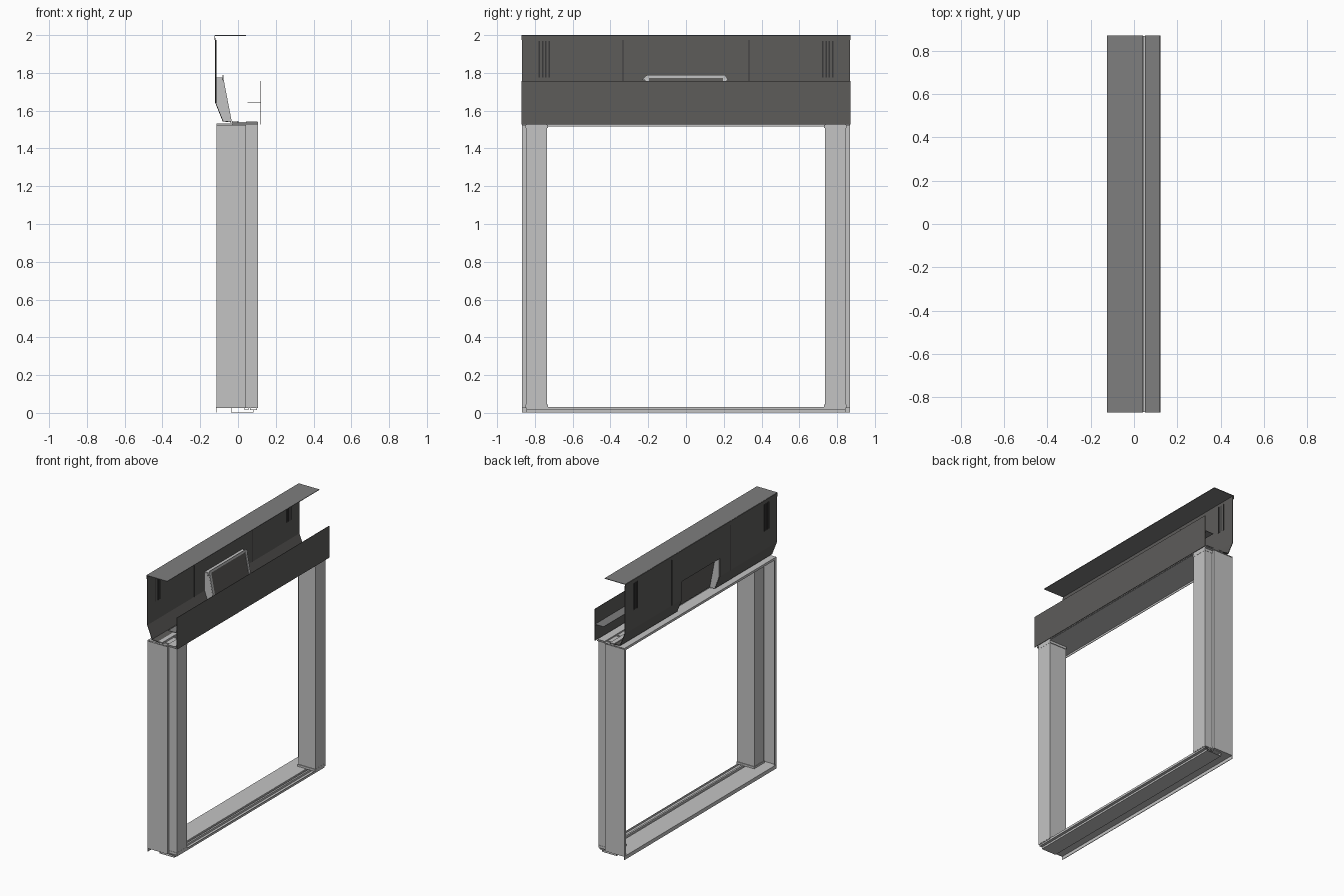
import bpy, bmesh
from mathutils import Vector

cube = bpy.data.objects.get("Cube")
if cube:
    bpy.data.objects.remove(cube, do_unlink=True)


def material(name, rgb):
    m = bpy.data.materials.new(name)
    m.use_nodes = True
    col = (*rgb, 1)
    m.diffuse_color = col
    m.node_tree.nodes["Principled BSDF"].inputs["Base Color"].default_value = col
    return m


LIGHT = material("light_grey_metal", (0.55, 0.55, 0.55))
DARK = material("dark_grey_sheet", (0.11, 0.107, 0.102))
MID = material("mid_grey_sheet", (0.21, 0.21, 0.21))
BLACK = material("slot_black", (0.04, 0.04, 0.04))


def finish(name, bm, mat, t=0):
    me = bpy.data.meshes.new(name)
    bmesh.ops.recalc_face_normals(bm, faces=bm.faces)
    bm.to_mesh(me)
    bm.free()
    me.materials.append(mat)
    ob = bpy.data.objects.new(name, me)
    bpy.context.collection.objects.link(ob)
    if t:
        s = ob.modifiers.new("Thickness", "SOLIDIFY")
        s.thickness, s.offset, s.use_even_offset = t, 0, True
    return ob


def sheet(name, pts, axis, a, b, mat, closed=False, t=0.004):
    """Bent sheet: a polyline (xz along y, or xy along z) swept from a to b."""
    def place(p, d):
        return Vector((p[0], d, p[1])) if axis == "y" else Vector((p[0], p[1], d))
    bm = bmesh.new()
    lo = [bm.verts.new(place(p, a)) for p in pts]
    hi = [bm.verts.new(place(p, b)) for p in pts]
    n = len(pts)
    for i in range(n if closed else n - 1):
        j = (i + 1) % n
        bm.faces.new((lo[i], lo[j], hi[j], hi[i]))
    return finish(name, bm, mat, t)


def plate(name, pts, y, mat, t=0.004):
    """Flat cut-out in the xz plane."""
    bm = bmesh.new()
    bm.faces.new([bm.verts.new((x, y, z)) for x, z in pts])
    return finish(name, bm, mat, t)


def box(name, lo, hi, mat):
    bm = bmesh.new()
    bmesh.ops.create_cube(bm, size=1)
    for v in bm.verts:
        v.co = [l + (c + 0.5) * (h - l) for c, l, h in zip(v.co, lo, hi)]
    return finish(name, bm, mat)


END = 0.868
# side posts: hollow box plus an outer cover plate
for s, side in ((-1, "right"), (1, "left")):
    ring = [(-0.03, s * 0.737), (0.103, s * 0.737), (0.103, s * 0.846), (-0.03, s * 0.846)]
    sheet(side + "_post_box", ring, "z", 0.025, 1.54, LIGHT, closed=True)
    cover = [(-0.113, s * 0.85), (-0.113, s * 0.866), (0.04, s * 0.866), (0.04, s * 0.846)]
    sheet(side + "_post_cover", cover, "z", 0.025, 1.525, LIGHT)
    # inner rib of the post
    sheet(side + "_post_rib", [(0.0, s * 0.846), (0.0, s * 0.866)], "z", 0.025, 1.525, LIGHT)
    # corner clips
    for z in (0.028, 1.508):
        y0, y1 = sorted((s * 0.73, s * 0.85))
        box(side + "_corner_clip", (-0.035, y0, z), (0.106, y1, z + 0.016), LIGHT)

# sill: flat ledge and ridged rail
sheet("sill_ledge", [(-0.115, 0.003), (-0.115, 0.028), (0.035, 0.028)], "y", -END, END, LIGHT)
rail = [(0.035, 0.028), (0.035, 0.016), (0.055, 0.016), (0.055, 0.03), (0.065, 0.03),
        (0.065, 0.016), (0.1, 0.016), (0.1, 0.03)]
sheet("sill_rail", rail, "y", -0.845, 0.845, LIGHT, t=0.003)
sheet("sill_foot", [(-0.035, 0.028), (-0.035, 0.003), (0.08, 0.003), (0.08, 0.016)],
      "y", -0.845, 0.845, LIGHT, t=0.003)

# header: flat plate with raised back lip and inner channel
sheet("header_plate", [(-0.113, 1.515), (-0.113, 1.53), (0.105, 1.53)], "y", -END, END, LIGHT)
sheet("header_channel", [(-0.03, 1.53), (-0.03, 1.543), (0.0, 1.543), (0.0, 1.53)],
      "y", -END, END, LIGHT, t=0.003)
sheet("header_front_channel", [(0.045, 1.53), (0.045, 1.54), (0.103, 1.54)],
      "y", -END, END, LIGHT, t=0.003)

# back panel, bent at the foot, with an opening for the pocket
HALF = 0.215
bent = [(-0.118, 1.985), (-0.118, 1.64), (-0.08, 1.545), (-0.035, 1.54)]
for s, side in ((-1, "right"), (1, "left")):
    y0, y1 = sorted((s * HALF, s * END))
    sheet(side + "_back_panel", bent, "y", y0, y1, DARK)
sheet("middle_back_panel", [(-0.118, 1.985), (-0.118, 1.77)], "y", -HALF, HALF, DARK)

# recessed pocket with light cheeks and rim
sheet("pocket_face", [(-0.084, 1.772), (-0.04, 1.545)], "y", -HALF, HALF, DARK, t=0.003)
cheek = [(-0.115, 1.772), (-0.08, 1.772), (-0.035, 1.54), (-0.08, 1.545), (-0.115, 1.64)]
for s, side in ((-1, "right"), (1, "left")):
    plate(side + "_pocket_cheek", cheek, s * HALF, LIGHT)
    y0, y1 = sorted((s * HALF, s * (HALF - 0.02)))
    sheet(side + "_pocket_rim", [(-0.079, 1.772), (-0.035, 1.545)], "y", y0, y1, LIGHT, t=0.003)
sheet("pocket_shelf", [(-0.116, 1.774), (-0.08, 1.774)], "y", -HALF, HALF, LIGHT)
bm = bmesh.new()
bm.faces.new([bm.verts.new((-0.079, y, z)) for y, z in (
    (-0.235, 1.762), (-0.205, 1.79), (0.205, 1.79), (0.225, 1.762),
    (0.21, 1.762), (0.198, 1.772), (-0.198, 1.772), (-0.215, 1.762))])
finish("pocket_top_rim", bm, LIGHT, 0.004)

# vent slots and seams on the back panel
for s in (-1, 1):
    for k in range(4):
        y = s * (0.725 + 0.017 * k)
        box("vent_slot", (-0.122, y - 0.004, 1.775), (-0.1145, y + 0.004, 1.97), BLACK)
    box("panel_seam", (-0.122, s * 0.333 - 0.002, 1.64), (-0.1145, s * 0.333 + 0.002, 1.975), BLACK)

# top cover with a rear lip
sheet("top_cover", [(-0.123, 1.998), (0.042, 1.998)], "y", -0.87, 0.87, MID)
sheet("top_cover_lip", [(-0.123, 1.998), (-0.123, 1.973)], "y", -0.87, 0.87, DARK)

# front panel with an inner shelf
sheet("front_panel", [(0.12, 1.527), (0.12, 1.757)], "y", -0.87, 0.87, DARK, t=0.003)
sheet("front_panel_shelf", [(0.05, 1.645), (0.12, 1.645)], "y", -0.87, 0.87, MID, t=0.003)
